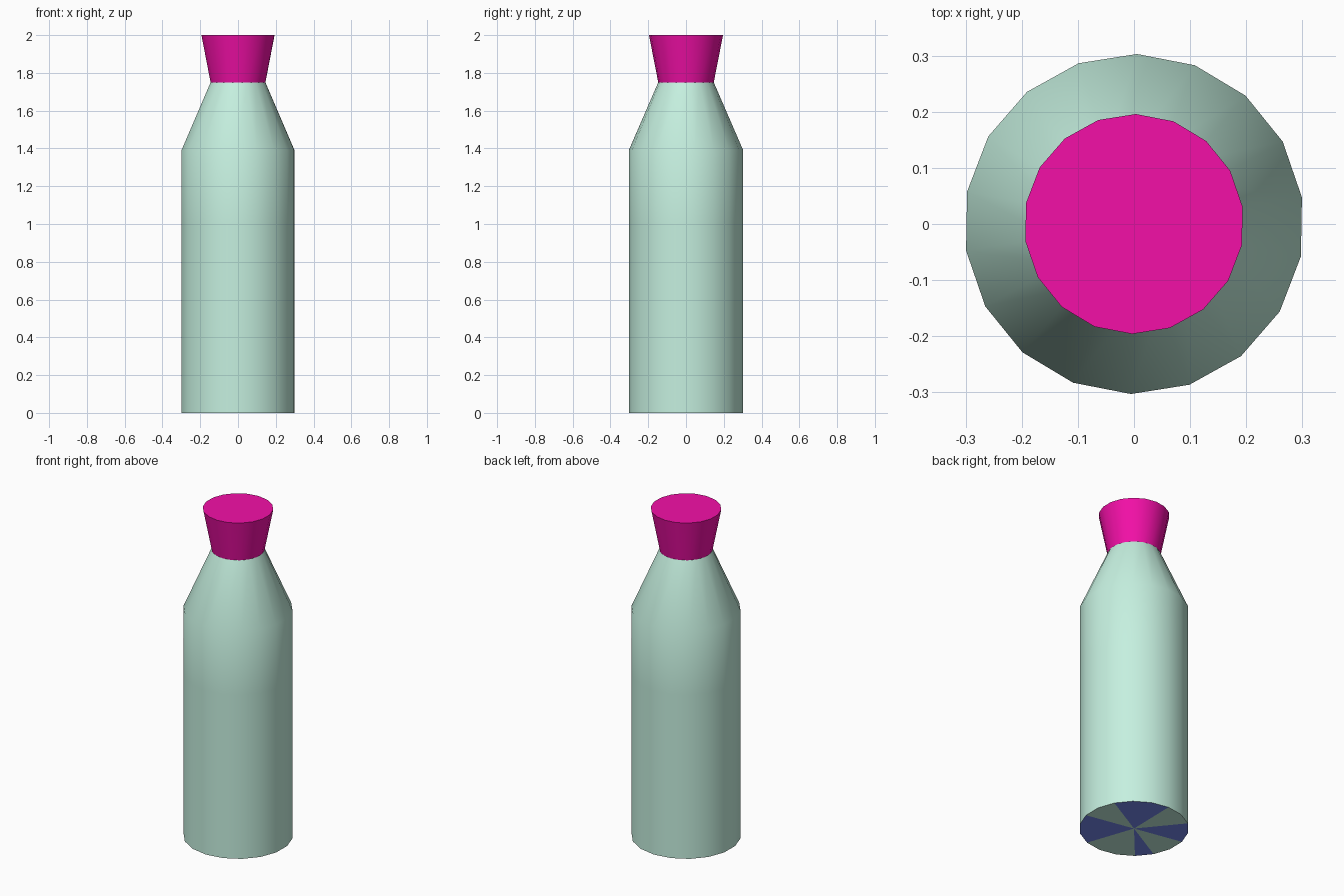
import bpy, bmesh, math

if "Cube" in bpy.data.objects:
    bpy.data.objects.remove(bpy.data.objects["Cube"])

SIDES = 18
OFFSET = math.radians(9)


def material(name, rgb):
    m = bpy.data.materials.new(name)
    m.diffuse_color = (*rgb, 1)
    m.use_nodes = True
    m.node_tree.nodes["Principled BSDF"].inputs["Base Color"].default_value = m.diffuse_color
    return m


mint = material("mint_glass", (0.56, 0.87, 0.74))
pink = material("magenta_stopper", (0.90, 0.005, 0.39))
blue = material("blue_base", (0.19, 0.26, 0.89))


def ring(bm, r, z):
    angles = [OFFSET + math.tau * i / SIDES for i in range(SIDES)]
    return [bm.verts.new((r * math.cos(a), r * math.sin(a), z)) for a in angles]


def finish(bm, name, mats):
    me = bpy.data.meshes.new(name)
    bm.to_mesh(me)
    bm.free()
    for m in mats:
        me.materials.append(m)
    ob = bpy.data.objects.new(name, me)
    bpy.context.collection.objects.link(ob)
    bpy.ops.object.select_all(action='DESELECT')
    ob.select_set(True)
    bpy.context.view_layer.objects.active = ob
    bpy.ops.object.shade_smooth_by_angle(angle=math.radians(40))
    return ob


def lathe(name, profile, mats, base_wedges=None):
    """Turn (radius, z) points into a capped solid; the base is a triangle fan."""
    bm = bmesh.new()
    rings = [ring(bm, r, z) for r, z in profile]
    for lo, hi in zip(rings, rings[1:]):
        for i in range(SIDES):
            j = (i + 1) % SIDES
            bm.faces.new((lo[i], lo[j], hi[j], hi[i]))
    bm.faces.new(rings[-1])
    centre = bm.verts.new((0, 0, profile[0][1]))
    for i in range(SIDES):
        f = bm.faces.new((centre, rings[0][(i + 1) % SIDES], rings[0][i]))
        f.material_index = int(i in (base_wedges or ()))
    return finish(bm, name, mats)


# Bottle: straight wall, sloping shoulder and two-tone underside
lathe("bottle_body", [(0.303, 0), (0.303, 1.0), (0.303, 1.39), (0.147, 1.75)],
      [mint, blue], base_wedges=(1, 2, 3, 6, 7, 10, 14, 15, 16))

# Flared stopper
lathe("stopper", [(0.147, 1.75), (0.196, 2.0)], [pink])
